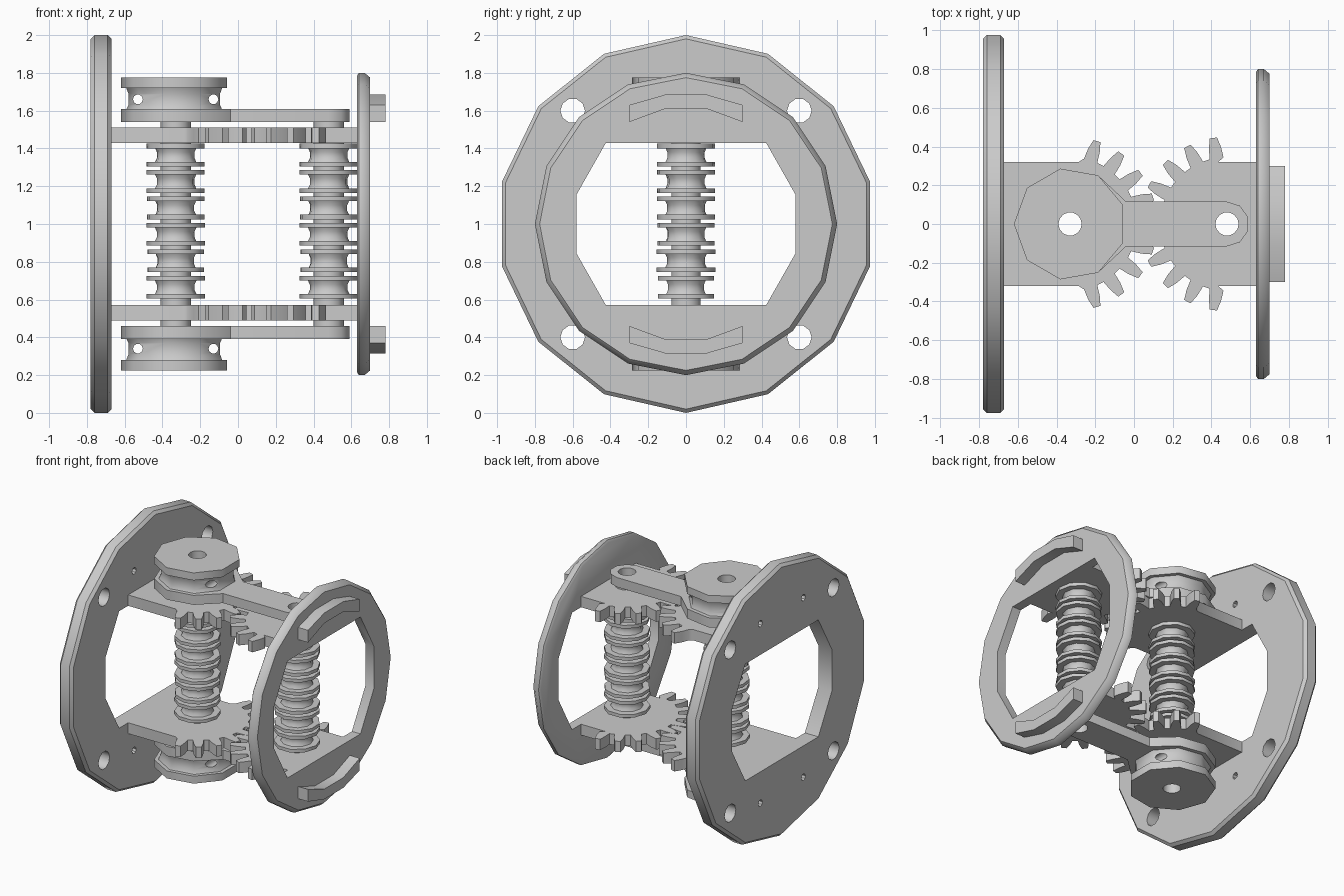
import bpy, bmesh
from math import sin, cos, radians, tau, pi

if "Cube" in bpy.data.objects:
    bpy.data.objects.remove(bpy.data.objects["Cube"])

AX = {'x': lambda u, v, h: (h, u, v), 'y': lambda u, v, h: (u, h, v), 'z': lambda u, v, h: (u, v, h)}
LEFT, RIGHT, BORE = -0.33, 0.48, 0.06


def loft(name, loops, axis, closed=False):
    """Skin a stack of (outline, height) loops; closed joins last to first."""
    bm = bmesh.new()
    rows = [[bm.verts.new(AX[axis](u, v, h)) for u, v in pts] for pts, h in loops]
    n = len(rows[0])
    pairs = list(zip(rows, rows[1:])) + ([(rows[-1], rows[0])] if closed else [])
    for a, b in pairs:
        for i in range(n):
            j = (i + 1) % n
            bm.faces.new((a[i], a[j], b[j], b[i]))
    if not closed:
        bm.faces.new(rows[0])
        bm.faces.new(rows[-1])
    bmesh.ops.recalc_face_normals(bm, faces=bm.faces[:])
    me = bpy.data.meshes.new(name)
    bm.to_mesh(me)
    bm.free()
    ob = bpy.data.objects.new(name, me)
    bpy.context.collection.objects.link(ob)
    return ob


def ngon(r, sides, cu=0.0, cv=0.0, phase=0.0):
    return [(cu + r * cos(tau * i / sides + phase), cv + r * sin(tau * i / sides + phase))
            for i in range(sides)]


def prism(name, pts, lo, hi, axis):
    return loft(name, [(pts, lo), (pts, hi)], axis)


def lathe(name, profile, sides, axis, cu=0.0, cv=0.0, phase=0.0, closed=False):
    return loft(name, [(ngon(r, sides, cu, cv, phase), h) for r, h in profile], axis, closed)


def cut(ob, *cutters):
    bpy.context.view_layer.objects.active = ob
    for c in cutters:
        c.hide_render = True
        m = ob.modifiers.new("cut", 'BOOLEAN')
        m.operation, m.solver, m.object = 'DIFFERENCE', 'EXACT', c
        bpy.ops.object.modifier_apply(modifier=m.name)
        bpy.data.objects.remove(c)


def hole(r, sides, lo, hi, axis, u, v):
    return prism("cutter", ngon(r, sides, u, v), lo, hi, axis)


# central window shared by both end rings (12-gon with flat top and bottom)
window = [(.58, 1.155), (.424, 1.43), (-.424, 1.43), (-.58, 1.155),
          (-.58, .845), (-.424, .57), (.424, .57), (.58, .845)]

# large end ring with bolt holes and cable holes
ring = lathe("large_ring", [(.98, -.78), (1, -.76), (1, -.69), (.98, -.67)], 14, 'x', 0, 1, pi / 2)
cutters = [prism("cutter", window, -.9, -.5, 'x')]
for y in (-1, 1):
    for z in (-1, 1):
        cutters.append(hole(.065, 10, -.9, -.5, 'x', .6 * y, 1 + .6 * z))
        cutters.append(hole(.024, 8, -.9, -.5, 'x', .25 * y, 1 + .66 * z))
cut(ring, *cutters)

# small end ring
ring = lathe("small_ring", [(.785, .63), (.80, .64), (.80, .67), (.775, .70)], 16, 'x', 0, 1, pi / 2)
cut(ring, prism("cutter", window, .5, .9, 'x'))


def gear_outline(c, d, teeth, wall):
    """Half gear facing direction d, with a straight plate back to the wall."""
    pts = [(wall, -.32), (c + d * .045, -.32)]
    for t in teeth:
        for off, r in ((-6, .345), (-4.5, .40), (-2.4, .45), (2.4, .45), (4.5, .40), (6, .345)):
            a = radians(t + off)
            pts.append((c + d * r * cos(a), r * sin(a)))
    return pts + [(c + d * .045, .32), (wall, .32)]


# link outline: nine-sided head, narrow arm, rounded end
half = [(LEFT + .29 * cos(radians(a)), .29 * sin(radians(a))) for a in (140, 100, 60)]
half += [(-.04, .115), (RIGHT, .115)]
half += [(RIGHT + .115 * cos(radians(a)), .115 * sin(radians(a))) for a in (55, 18)]
link_pts = [(LEFT - .29, 0)] + half + [(x, -y) for x, y in reversed(half)]

# everything repeated above and below the middle plane
for s, side in ((1, "upper"), (-1, "lower")):
    def h(v):
        return 1 + s * v

    # meshing gear plates
    for label, c, d, teeth, wall in (("left", LEFT, 1, range(-72, 73, 18), -.675),
                                     ("right", RIGHT, -1, range(-81, 82, 18), .635)):
        gear = prism(f"{side}_{label}_gear_plate", gear_outline(c, d, teeth, wall), h(.43), h(.51), 'z')
        cut(gear, hole(BORE, 14, -1, 3, 'z', c, 0))
        # spacer washer
        lathe(f"{side}_{label}_washer", [(BORE, h(.505)), (.08, h(.505)), (.08, h(.545)), (BORE, h(.545))],
              14, 'z', c, 0, closed=True)

    # link between the two axles
    link = prism(f"{side}_link", link_pts, h(.54), h(.61), 'z')
    cut(link, hole(BORE, 14, -1, 3, 'z', LEFT, 0), hole(BORE, 14, -1, 3, 'z', RIGHT, 0))

    # cable spool with two cross holes
    spool = lathe(f"{side}_spool", [(.262, h(.605)), (.25, h(.63)), (.25, h(.69)), (.262, h(.72)),
                                    (.29, h(.72)), (.29, h(.775))], 9, 'z', LEFT, 0, pi)
    cut(spool, hole(BORE, 14, -1, 3, 'z', LEFT, 0),
        *[hole(.026, 10, -1, 1, 'y', x, h(.66)) for x in (-.53, -.13)])

    # curved locating tab on the small ring
    outer = [(-.3, .63), (-.11, .685), (.11, .685), (.3, .63)]
    inner = [(.3, .54), (.11, .61), (-.11, .61), (-.3, .54)]
    prism(f"{side}_tab", [(y, h(z)) for y, z in outer + inner], .69, .78, 'x')

# pulley stacks on both axles
for label, c in (("left", LEFT), ("right", RIGHT)):
    lathe(f"{label}_axle", [(BORE, .565), (.08, .565), (.08, 1.435), (BORE, 1.435)],
          14, 'z', c, 0, closed=True)
    for i in range(6):
        z = 1.015 + (i - 2.5) * .14
        outside = [(.155, -.06), (.155, -.036), (.11, -.036), (.10, -.015),
                   (.10, .015), (.11, .036), (.155, .036), (.155, .06)]
        prof = [(.07, z - .06)] + [(r, z + o) for r, o in outside] + [(.07, z + .06)]
        lathe(f"{label}_pulley_{i + 1}", prof, 10, 'z', c, 0, i * .35, closed=True)

# smooth round walls, keep hard edges
bpy.ops.object.select_all(action='SELECT')
bpy.context.view_layer.objects.active = ring
bpy.ops.object.shade_smooth_by_angle(angle=radians(42))
